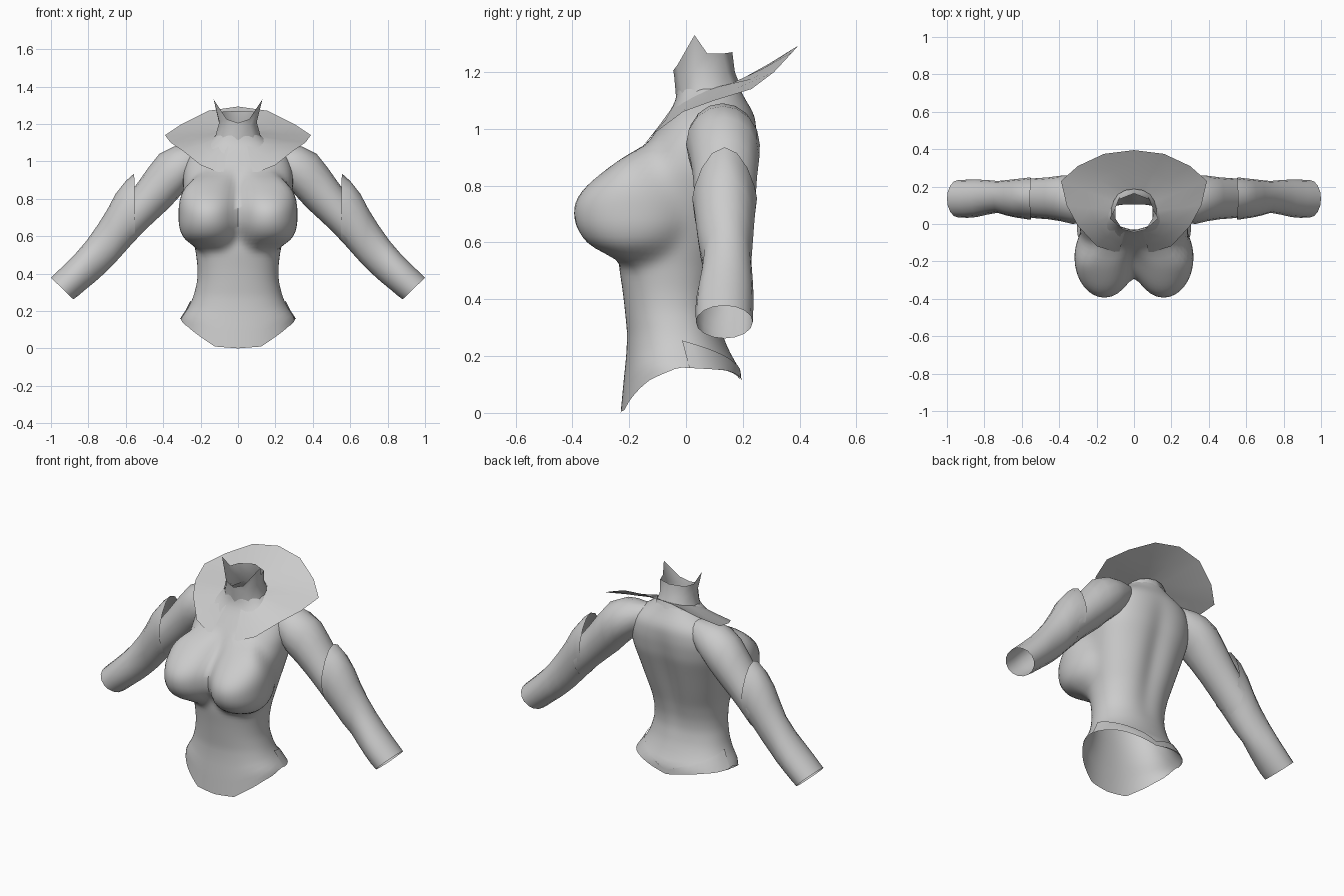
import bpy, bmesh, math

if "Cube" in bpy.data.objects:
    bpy.data.objects.remove(bpy.data.objects["Cube"])

grey = bpy.data.materials.new("light grey cloth")
grey.diffuse_color = (0.6, 0.6, 0.6, 1)
grey.use_nodes = True
grey.node_tree.nodes["Principled BSDF"].inputs["Base Color"].default_value = grey.diffuse_color


def loft(name, rings, closed=True, angle=60):
    """Skin a list of equal-length point rings into one smooth sheet."""
    bm = bmesh.new()
    vs = [[bm.verts.new(p) for p in r] for r in rings]
    n = len(rings[0])
    for a, b in zip(vs, vs[1:]):
        for i in range(n if closed else n - 1):
            j = (i + 1) % n
            bm.faces.new((a[i], a[j], b[j], b[i]))
    me = bpy.data.meshes.new(name)
    bm.to_mesh(me)
    bm.free()
    me.materials.append(grey)
    ob = bpy.data.objects.new(name, me)
    bpy.context.collection.objects.link(ob)
    bpy.ops.object.select_all(action='DESELECT')
    ob.select_set(True)
    bpy.context.view_layer.objects.active = ob
    bpy.ops.object.shade_smooth_by_angle(angle=math.radians(angle))
    return ob


def table(rows, z):
    """Interpolate a table whose first column is the key."""
    if z <= rows[0][0]:
        return rows[0][1:]
    for a, b in zip(rows, rows[1:]):
        if z <= b[0]:
            t = (z - a[0]) / (b[0] - a[0])
            return [p + (q - p) * t for p, q in zip(a[1:], b[1:])]
    return rows[-1][1:]


# Torso section: height, half width, front y, back y, squareness
BODY = [(0, .32, -.23, .20, 2.2), (.16, .305, -.215, .185, 2.2), (.22, .265, -.207, .15, 2.2),
        (.28, .238, -.207, .125, 2.2), (.36, .218, -.215, .11, 2.2), (.43, .216, -.223, .115, 2.2),
        (.52, .227, -.237, .138, 2.2), (.62, .25, -.242, .17, 2.3),
        (.75, .278, -.235, .21, 2.4), (.85, .295, -.197, .24, 2.5), (.95, .295, -.135, .253, 2.5),
        (1.03, .27, -.08, .25, 2.4), (1.07, .225, -.05, .232, 2.3), (1.10, .165, -.035, .21, 2.2),
        (1.14, .12, -.03, .19, 2.2)]
# Bust by height: fullness, width
BUST = [(.535, 0, .4), (.55, .45, .6), (.575, .66, .78), (.60, .81, .9), (.66, .97, 1),
        (.72, 1, 1), (.76, .94, 1), (.8, .79, .97), (.83, .63, .92), (.86, .45, .85),
        (.90, .2, .7), (.93, 0, .6)]
# Hem height by angle from the front (0) to the back (180)
HEM = [(0, 0), (32, .01), (52, .068), (67, .115), (88, .16), (125, .15), (180, .11)]


def body_point(a, z, off=0.0):
    hw, f, b, n = table(BODY, z)
    cy, d = (f + b) / 2, (b - f) / 2
    dx, dy = math.sin(a), -math.cos(a)
    r = (abs(dx / hw) ** n + abs(dy / d) ** n) ** (-1 / n)
    s, w = table(BUST, z)
    if s > .02:
        # far hit of the ray on either bust ellipse
        rx, ry = .164 * w, .223 * s
        for cx in (-.156, .156):
            oy = cy + .18
            A = (dx / rx) ** 2 + (dy / ry) ** 2
            B = -cx * dx / rx ** 2 + oy * dy / ry ** 2
            C = (cx / rx) ** 2 + (oy / ry) ** 2 - 1
            disc = B * B - A * C
            if disc > 0:
                r = max(r, (-B + math.sqrt(disc)) / A)
    # spine groove
    x = r * dx
    if dy > 0 and .3 < z < 1.05:
        r -= .025 * math.exp(-(x / .07) ** 2) * math.sin((z - .3) / .75 * math.pi)
    r += off
    return (r * dx, cy + r * dy, z)


def hem(a):
    d = math.degrees(a) % 360
    return table(HEM, min(d, 360 - d))[0]


def relax(rings, first, passes):
    """Soften rings in plan, keeping heights and both end rings."""
    n = len(rings[0])
    for _ in range(passes):
        new = [list(r) for r in rings]
        for k in range(first, len(rings) - 1):
            for i in range(n):
                nb = (rings[k - 1][i], rings[k + 1][i], rings[k][i - 1], rings[k][(i + 1) % n])
                p = rings[k][i]
                new[k][i] = (p[0] * .5 + sum(q[0] for q in nb) * .125,
                             p[1] * .5 + sum(q[1] for q in nb) * .125, p[2])
        rings = new
    return rings


# Torso with shaped hem
N = 80
angles = [2 * math.pi * i / N for i in range(N)]
rings = []
for k in range(6):
    rings.append([body_point(a, hem(a) + (.26 - hem(a)) * k / 6) for a in angles])
for k in range(45):
    rings.append([body_point(a, .26 + .02 * k) for a in angles])
loft("torso", relax(rings, 4, 5))

# Pointed lower back panel, just outside the torso
back = [math.radians(95 + 170 * i / 24) for i in range(25)]
panel = []
for t in (0, .5, 1):
    ring = []
    for a in back:
        side = abs(math.degrees(a) - 180) / 85
        lo, hi = hem(a), .135 + .12 * side
        ring.append(body_point(a, lo + (hi - lo) * t, .006))
    panel.append(ring)
loft("back_panel", panel, closed=False)


# Neck band with two raised points: half outlines run front to back
def mirror_ring(half):
    return half + [(-x, y, z) for x, y, z in reversed(half[1:-1])]


neck_top = [(0, -.045, 1.205), (.06, -.03, 1.225), (.13, .03, 1.33),
            (.105, .075, 1.265), (.085, .13, 1.265), (0, .163, 1.27)]
neck_mid = [(0, -.042, 1.19), (.065, -.025, 1.19), (.1, .03, 1.21),
            (.1, .085, 1.2), (.075, .145, 1.2), (0, .172, 1.2)]
neck_low = [(0, -.034, 1.10), (.085, -.01, 1.11), (.125, .04, 1.12),
            (.125, .1, 1.12), (.09, .17, 1.13), (0, .2, 1.13)]
loft("neck_band", [mirror_ring(h) for h in (neck_low, neck_mid, neck_top)], angle=50)

# Wide standing collar: open at the front, fading into the chest
inner = [(.05, -.045, 1.08), (.088, -.02, 1.095), (.115, .03, 1.12), (.118, .07, 1.135),
         (.11, .12, 1.15), (.085, .16, 1.16), (.045, .18, 1.167), (0, .187, 1.17)]
outer = [(.08, -.157, .932), (.2, -.118, .98), (.30, -.01, 1.06), (.36, .1, 1.10),
         (.39, .23, 1.14), (.30, .31, 1.2), (.16, .375, 1.27), (0, .395, 1.293)]


def both(half):
    return half + [(-x, y, z) for x, y, z in reversed(half[:-1])]


middle = [((a[0] + b[0]) / 2, (a[1] + b[1]) / 2, (a[2] + b[2]) / 2 - .003)
          for a, b in zip(inner, outer)]
loft("collar", [both(r) for r in (inner, middle, outer)], closed=False)


# Sleeve sections, shoulder to wrist: upper x, z, lower x, z, front y, back y
UPPER = [(.10, 1.085, .20, .92, .07, .18), (.19, 1.09, .24, .88, .035, .222),
         (.27, 1.09, .28, .845, .008, .248),
         (.34, 1.08, .315, .81, 0, .26), (.42, 1.04, .365, .755, .015, .258),
         (.48, .965, .43, .695, .025, .25), (.54, .88, .50, .63, .03, .245),
         (.62, .78, .58, .545, .04, .24)]
GLOVE = [(.555, .935, .55, .575, .022, .25), (.60, .895, .575, .55, .028, .245),
         (.655, .825, .615, .505, .035, .24), (.70, .74, .66, .455, .045, .235),
         (.75, .66, .71, .405, .06, .23), (.81, .575, .76, .36, .05, .235),
         (.87, .505, .815, .315, .037, .238), (.93, .445, .85, .285, .033, .237),
         (1.0, .378, .88, .262, .035, .235)]


def sleeve_ring(row, sx, n=16, peak=1.0):
    ux, uz, lx, lz, f, b = row
    ring = []
    for i in range(n):
        a = 2 * math.pi * i / n
        c = math.cos(a)
        h = (c if c < 0 else c ** peak) / 2
        ring.append((sx * ((ux + lx) / 2 + h * (ux - lx)),
                     (f + b) / 2 + math.sin(a) * (b - f) / 2,
                     (uz + lz) / 2 + h * (uz - lz)))
    return ring


for side, sx in (("left", 1), ("right", -1)):
    loft(side + "_upper_sleeve", [sleeve_ring(r, sx) for r in UPPER])
    # glove opening rises to a point on the outside of the arm
    loft(side + "_glove", [sleeve_ring(r, sx, peak=1.5 if i == 0 else 1.0)
                           for i, r in enumerate(GLOVE)])
